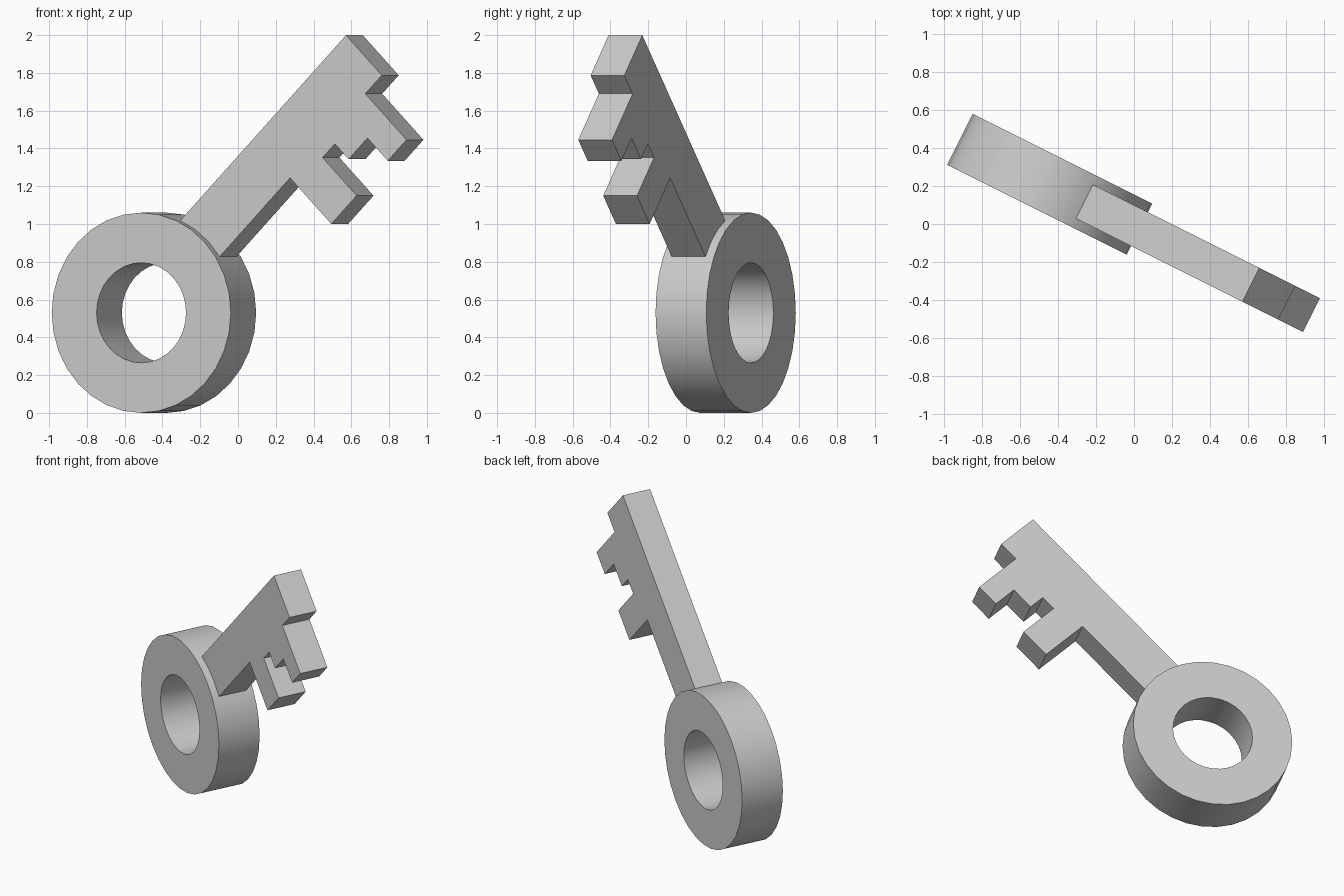
import bpy, bmesh, math
from mathutils import Matrix

if "Cube" in bpy.data.objects:
    bpy.data.objects.remove(bpy.data.objects["Cube"])

grey = bpy.data.materials.new("plain grey")
grey.use_nodes = True
grey.diffuse_color = (0.6, 0.6, 0.6, 1)
grey.node_tree.nodes["Principled BSDF"].inputs["Base Color"].default_value = (0.6, 0.6, 0.6, 1)

# Key frame: origin at the ring centre, x along the shaft, y across the blade
PLACE = (Matrix.Translation((-0.445, 0.21, 0.53))
         @ Matrix.Rotation(-math.atan(0.5), 4, 'Z')
         @ Matrix.Rotation(math.pi / 2, 4, 'X')
         @ Matrix.Rotation(math.pi / 4, 4, 'Z'))


def finish(name, bm):
    bmesh.ops.recalc_face_normals(bm, faces=bm.faces)
    mesh = bpy.data.meshes.new(name)
    bm.to_mesh(mesh)
    bm.free()
    mesh.materials.append(grey)
    obj = bpy.data.objects.new(name, mesh)
    bpy.context.collection.objects.link(obj)
    obj.matrix_world = PLACE
    return obj


# Ring handle: rectangular section swept round the axis
SIDES, OUTER, INNER, HALF = 32, 0.53, 0.265, 0.15
bm = bmesh.new()
loops = []
for i in range(SIDES):
    a = math.tau * i / SIDES
    loops.append([bm.verts.new((r * math.cos(a), r * math.sin(a), z))
                  for r, z in ((OUTER, -HALF), (OUTER, HALF), (INNER, HALF), (INNER, -HALF))])
for i in range(SIDES):
    p, q = loops[i], loops[(i + 1) % SIDES]
    for k in range(4):
        n = (k + 1) % 4
        bm.faces.new((p[k], q[k], q[n], p[n]))
ring = finish("ring_handle", bm)
bpy.ops.object.select_all(action='DESELECT')
ring.select_set(True)
bpy.context.view_layer.objects.active = ring
bpy.ops.object.shade_smooth_by_angle(angle=math.radians(30))

# Shaft with its teeth: one extruded outline, its root buried in the ring
outline = [(0.38, 0.2), (1.878, 0.2), (1.878, -0.1), (1.74, -0.1),
           (1.74, -0.445), (1.583, -0.445), (1.583, -0.275), (1.425, -0.275),
           (1.425, -0.16), (1.322, -0.16), (1.322, -0.445), (1.11, -0.445),
           (1.11, -0.1), (0.38, -0.1)]
bm = bmesh.new()
face = bm.faces.new([bm.verts.new((x, y, -0.1)) for x, y in outline])
top = bmesh.ops.extrude_face_region(bm, geom=[face])
bmesh.ops.translate(bm, vec=(0, 0, 0.2),
                    verts=[v for v in top["geom"] if isinstance(v, bmesh.types.BMVert)])
finish("toothed_shaft", bm)
